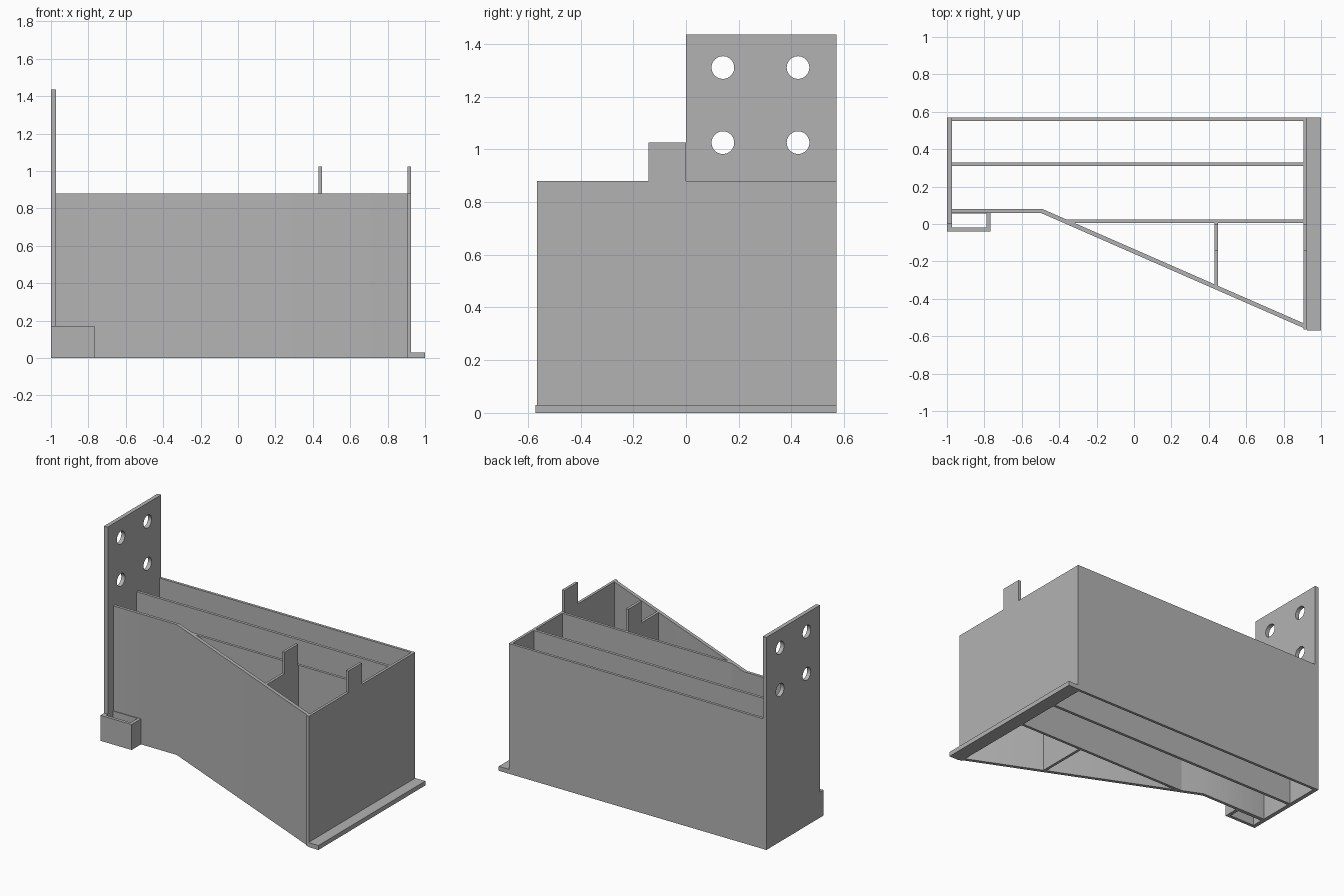
import bpy, bmesh, math
from mathutils import Vector

cube = bpy.data.objects.get("Cube")
if cube:
    bpy.data.objects.remove(cube, do_unlink=True)

grey = bpy.data.materials.new("plain grey")
grey.use_nodes = True
grey.diffuse_color = (0.45, 0.45, 0.45, 1)
grey.node_tree.nodes["Principled BSDF"].inputs["Base Color"].default_value = (0.45, 0.45, 0.45, 1)

HEIGHT, TAB_TOP, PLATE_TOP = 0.88, 1.025, 1.435
BACK, WALL = 0.57, 0.018
PLATE_IN, END_IN, END_OUT = -0.973, 0.907, 0.925


def prism(name, outline, low, high, axis="z"):
    """Extrude an outline: (x, y) along z, or (y, z) along x."""
    def place(a, b, t):
        return (a, b, t) if axis == "z" else (t, a, b)
    bm = bmesh.new()
    face = bm.faces.new([bm.verts.new(place(a, b, low)) for a, b in outline])
    grown = bmesh.ops.extrude_face_region(bm, geom=[face])["geom"]
    step = Vector(place(0, 0, high - low))
    bmesh.ops.translate(bm, verts=[g for g in grown if isinstance(g, bmesh.types.BMVert)], vec=step)
    bmesh.ops.recalc_face_normals(bm, faces=bm.faces)
    mesh = bpy.data.meshes.new(name)
    bm.to_mesh(mesh)
    bm.free()
    mesh.materials.append(grey)
    obj = bpy.data.objects.new(name, mesh)
    bpy.context.collection.objects.link(obj)
    return obj


def box(name, x0, x1, y0, y1, z0, z1):
    return prism(name, [(x0, y0), (x1, y0), (x1, y1), (x0, y1)], z0, z1)


def tabbed_wall(name, x0, x1, front, back):
    """Cross wall with an upright tab just in front of the centre line."""
    outline = [(front, 0), (back, 0), (back, HEIGHT), (0, HEIGHT), (0, TAB_TOP),
               (-0.143, TAB_TOP), (-0.143, HEIGHT), (front, HEIGHT)]
    return prism(name, outline, x0, x1, "x")


# Long walls
box("back_wall", PLATE_IN, END_IN, BACK - WALL, BACK, 0, HEIGHT)
box("middle_divider", PLATE_IN, END_IN, 0.309, 0.328, 0, HEIGHT)
prism("front_divider", [(-0.32, 0.006), (END_IN, 0.006), (END_IN, 0.024), (-0.361, 0.024)], 0, HEIGHT)
front_wall = prism("front_wall", [
    (PLATE_IN, 0.06), (-0.5, 0.06), (END_IN, -0.556),
    (END_IN, -0.531), (-0.489, 0.08), (PLATE_IN, 0.08)], 0, HEIGHT)

# Cross walls with tabs, and the foot flange
tabbed_wall("end_wall", END_IN, END_OUT, -0.565, BACK)
tabbed_wall("short_divider", 0.431, 0.449, -0.331, 0.006)
box("foot_flange", END_OUT, 1, -BACK, BACK, 0, 0.03)

# Mounting plate with four drilled holes
plate = box("mounting_plate", -1, PLATE_IN, 0, BACK, 0, PLATE_TOP)
for y in (0.14, 0.425):
    for z in (TAB_TOP, 1.31):
        bpy.ops.mesh.primitive_cylinder_add(vertices=40, radius=0.043, depth=0.2,
                                            location=(-0.99, y, z), rotation=(0, math.pi / 2, 0))
        drill = bpy.context.object
        drill.name = "drill"
        drill.data.materials.append(grey)
        cut = plate.modifiers.new("hole", "BOOLEAN")
        cut.operation, cut.solver, cut.object = "DIFFERENCE", "EXACT", drill
        bpy.context.view_layer.objects.active = plate
        bpy.ops.object.modifier_apply(modifier=cut.name)
        bpy.data.objects.remove(drill, do_unlink=True)

# Open socket at the foot of the plate
SOCKET_TOP = 0.172
box("socket_front", -1, -0.767, -0.04, -0.019, 0, SOCKET_TOP)
box("socket_side", -0.789, -0.767, -0.019, 0.06, 0, SOCKET_TOP)
box("socket_corner", -1, PLATE_IN, -0.019, 0, 0, SOCKET_TOP)
box("socket_back", PLATE_IN, -0.789, 0.055, 0.06, 0, SOCKET_TOP)

# Soften the shallow bend and the hole rims, keep corners sharp
for obj in (front_wall, plate):
    bpy.ops.object.select_all(action="DESELECT")
    obj.select_set(True)
    bpy.context.view_layer.objects.active = obj
    bpy.ops.object.shade_smooth_by_angle(angle=math.radians(30))
